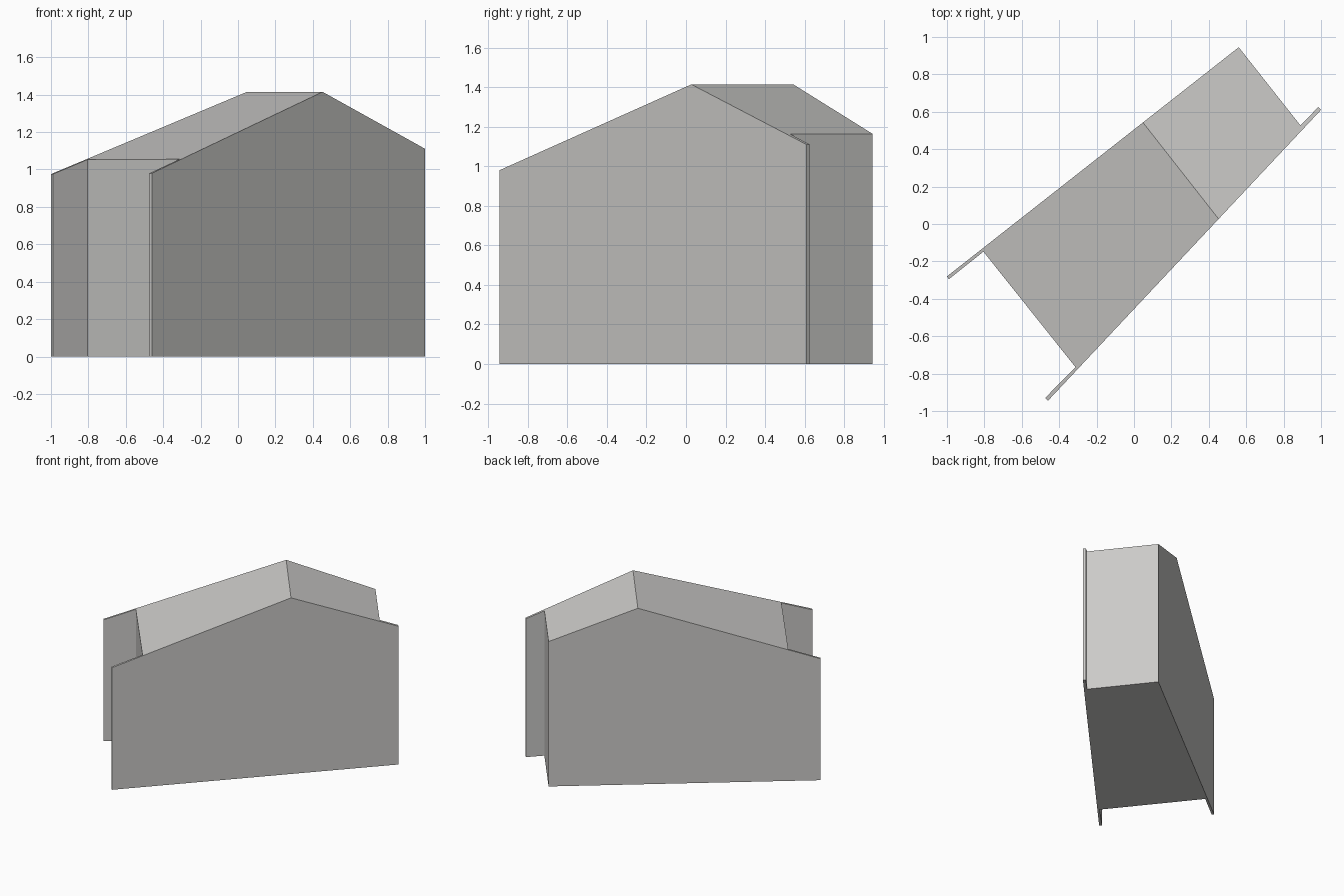
import bpy, bmesh
from mathutils import Vector

if "Cube" in bpy.data.objects:
    bpy.data.objects.remove(bpy.data.objects["Cube"])

# Footprint: block with four thin wing walls at the ends (anticlockwise)
FOOT = [(-0.46, -0.945), (1.0, 0.61), (0.985, 0.625), (0.89, 0.527),
        (0.56, 0.945), (-1.0, -0.28), (-0.99, -0.295), (-0.805, -0.148),
        (-0.313, -0.765), (-0.475, -0.93)]
RIDGE = Vector((0.25, 0.285, 0))
ACROSS = Vector((0.787, 0.617, 0)).normalized()
RIDGE_Z, SLOPE_LEFT, SLOPE_RIGHT = 1.415, 0.33, 0.385


def roof_height(co):
    s = (Vector((co.x, co.y, 0)) - RIDGE).dot(ACROSS)
    return RIDGE_Z - (-s * SLOPE_LEFT if s < 0 else s * SLOPE_RIGHT)


# Extrude the footprint, cut it at the ridge, then pitch the top
bm = bmesh.new()
base = bm.faces.new([bm.verts.new((x, y, 0)) for x, y in FOOT])
top = bmesh.ops.extrude_face_region(bm, geom=[base], use_keep_orig=True)
for v in top["geom"]:
    if isinstance(v, bmesh.types.BMVert):
        v.co.z = 1
bmesh.ops.bisect_plane(bm, geom=bm.verts[:] + bm.edges[:] + bm.faces[:],
                       plane_co=RIDGE, plane_no=ACROSS)
for v in bm.verts:
    if v.co.z > 0.5:
        v.co.z = roof_height(v.co)
bmesh.ops.recalc_face_normals(bm, faces=bm.faces[:])

mesh = bpy.data.meshes.new("gabled_building")
bm.to_mesh(mesh)
bm.free()
building = bpy.data.objects.new("gabled_building", mesh)
bpy.context.collection.objects.link(building)

# Single plain grey
grey = bpy.data.materials.new("light_grey")
grey.diffuse_color = (0.6, 0.595, 0.58, 1)
grey.use_nodes = True
grey.node_tree.nodes["Principled BSDF"].inputs["Base Color"].default_value = grey.diffuse_color
mesh.materials.append(grey)
